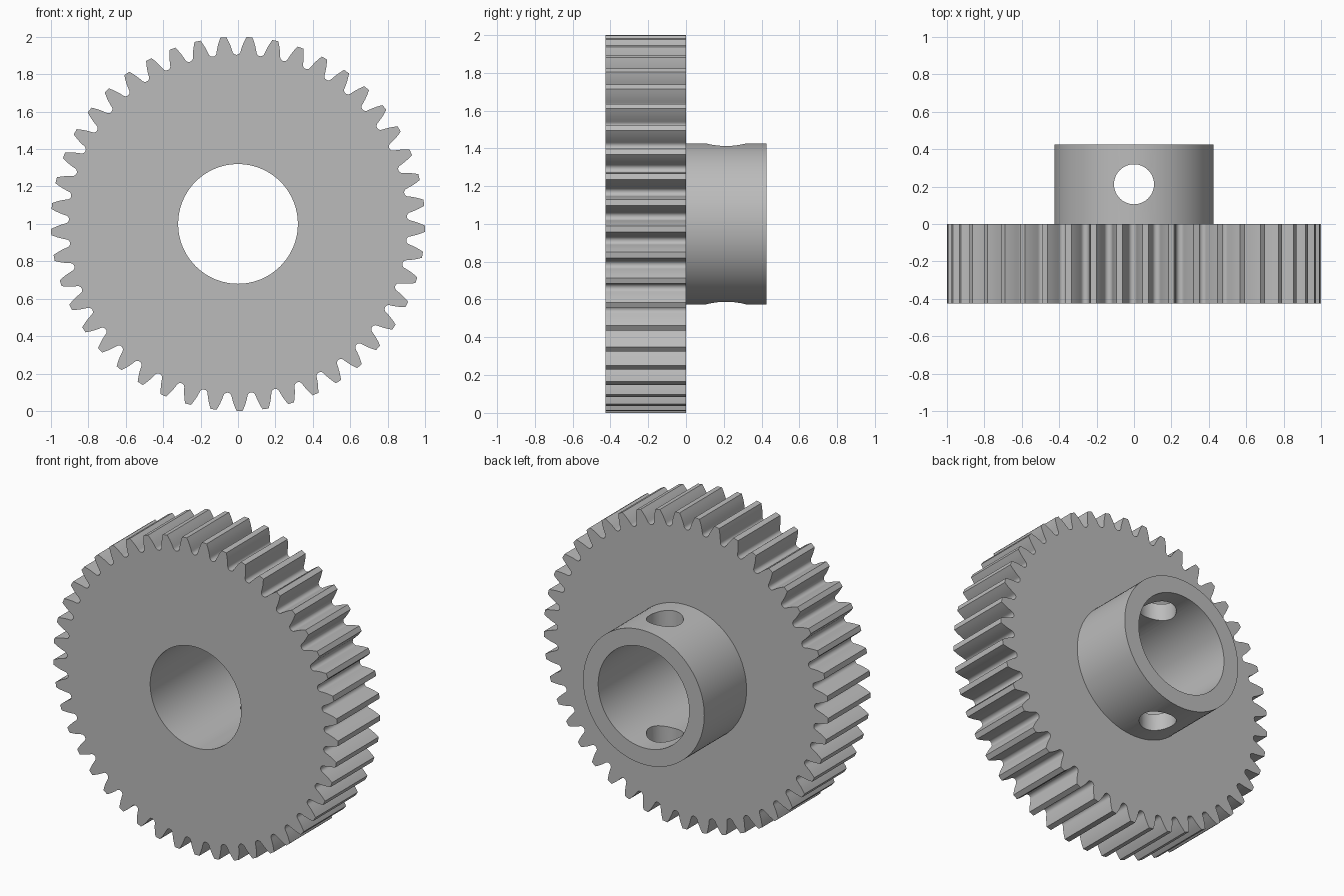
import bpy, bmesh, math
from mathutils import Matrix, Vector

TEETH, HALF_DEPTH, AXIS_Z = 45, 0.425, 1.0
PITCH_R, TIP_R, ROOT_R, FILLET = 0.957, 1.0, 0.904, 0.022
HUB_R, BORE_R, DRILL_R = 0.426, 0.32, 0.107
PRESSURE = math.radians(20)
TURN = math.radians(0.5)

cube = bpy.data.objects.get("Cube")
if cube:
    bpy.data.objects.remove(cube, do_unlink=True)

steel = bpy.data.materials.new("grey_steel")
steel.use_nodes = True
GREY = (0.5, 0.5, 0.5, 1)
steel.diffuse_color = GREY
steel.node_tree.nodes["Principled BSDF"].inputs["Base Color"].default_value = GREY


def new_object(name, bm):
    bmesh.ops.recalc_face_normals(bm, faces=bm.faces)
    mesh = bpy.data.meshes.new(name)
    bm.to_mesh(mesh)
    bm.free()
    mesh.materials.append(steel)
    obj = bpy.data.objects.new(name, mesh)
    bpy.context.collection.objects.link(obj)
    return obj


def cylinder(name, radius, start, end, along_y=True, segments=96):
    """Cylinder along y through the gear axis, or along z across it."""
    bm = bmesh.new()
    bmesh.ops.create_cone(bm, cap_ends=True, segments=segments,
                          radius1=radius, radius2=radius, depth=end - start)
    bm.transform(Matrix.Translation((0, 0, (start + end) / 2)))
    if along_y:
        bm.transform(Matrix.Translation((0, 0, AXIS_Z)) @ Matrix.Rotation(-math.pi / 2, 4, 'X'))
    return new_object(name, bm)


def combine(target, tool, operation):
    """Apply a boolean and remove the tool object."""
    tool.hide_render = True
    mod = target.modifiers.new(tool.name, 'BOOLEAN')
    mod.object, mod.operation, mod.solver = tool, operation, 'EXACT'
    bpy.context.view_layer.objects.active = target
    bpy.ops.object.modifier_apply(modifier=mod.name)
    bpy.data.objects.remove(tool, do_unlink=True)


# Involute tooth outline, starting from the middle of a gap
def involute(angle):
    return math.tan(angle) - angle


def half_tooth(radius):
    base = PITCH_R * math.cos(PRESSURE)
    return math.pi / (2 * TEETH) + involute(PRESSURE) - involute(math.acos(base / radius))


def tooth_outline():
    half_pitch = math.pi / TEETH
    fillet = []
    for i in range(5):
        a = math.radians(80) * i / 4
        x = FILLET * math.sin(a)
        r = ROOT_R + FILLET * (1 - math.cos(a))
        fillet.append((r, x / r))
    flank = [(r, half_pitch - half_tooth(r)) for r in (0.935, 0.955, 0.97, 0.985, TIP_R)]
    rise = fillet + flank
    fall = [(r, 2 * half_pitch - a) for r, a in reversed(rise[1:])]
    return rise + fall


# Toothed disc
bm = bmesh.new()
verts = []
for tooth in range(TEETH):
    start = math.pi / 2 + TURN + tooth * 2 * math.pi / TEETH
    for r, a in tooth_outline():
        verts.append(bm.verts.new((r * math.cos(start + a), -HALF_DEPTH,
                                   AXIS_Z + r * math.sin(start + a))))
face = bm.faces.new(verts)
extruded = bmesh.ops.extrude_face_region(bm, geom=[face])["geom"]
bmesh.ops.translate(bm, vec=Vector((0, HALF_DEPTH, 0)),
                    verts=[v for v in extruded if isinstance(v, bmesh.types.BMVert)])
if not face.is_valid or len(bm.faces) < len(verts) + 2:
    bm.faces.new(verts)
gear = new_object("spur_gear_with_hub", bm)

# Hub on the back, then the shaft bore and the cross-drilled screw hole
combine(gear, cylinder("hub", HUB_R, -HALF_DEPTH / 2, HALF_DEPTH), 'UNION')
combine(gear, cylinder("bore_cutter", BORE_R, -1, 1), 'DIFFERENCE')
drill = cylinder("screw_hole_cutter", DRILL_R, 0, 2, along_y=False, segments=48)
drill.data.transform(Matrix.Translation((0, HALF_DEPTH / 2, 0)))
combine(gear, drill, 'DIFFERENCE')

# Smooth curved walls with crisp rims
bpy.ops.object.select_all(action='DESELECT')
gear.select_set(True)
bpy.context.view_layer.objects.active = gear
bpy.ops.object.shade_smooth_by_angle(angle=math.radians(30))
